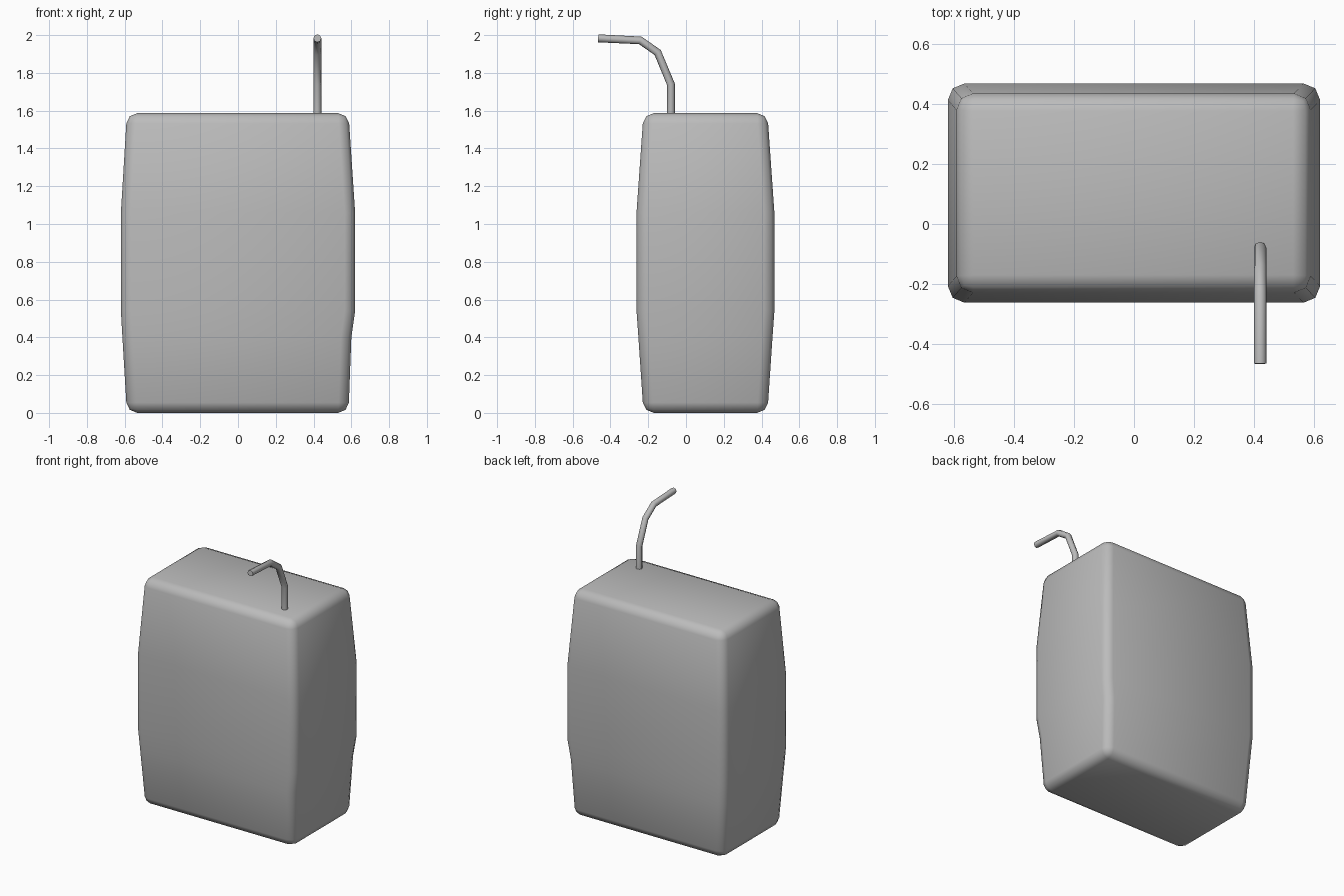
import bpy, bmesh

cube = bpy.data.objects.get("Cube")
if cube:
    bpy.data.objects.remove(cube, do_unlink=True)

grey = bpy.data.materials.new("plain_grey")
grey.use_nodes = True
colour = (0.5, 0.5, 0.5, 1)
grey.diffuse_color = colour
grey.node_tree.nodes["Principled BSDF"].inputs["Base Color"].default_value = colour


def link(name, data):
    obj = bpy.data.objects.new(name, data)
    bpy.context.collection.objects.link(obj)
    data.materials.append(grey)
    return obj


def apply_and_smooth(obj, smooth):
    bpy.ops.object.select_all(action='DESELECT')
    obj.select_set(True)
    bpy.context.view_layer.objects.active = obj
    bpy.ops.object.convert(target='MESH')
    smooth()


# Carton: stacked rectangles bulging at the middle, with a slight dent low on the left side
CENTRE_Y = 0.103
rings = [  # height, right, left, half depth
    (0.0, 0.588, 0.585, 0.328),
    (0.4, 0.612, 0.6, 0.355),
    (0.54, 0.62, 0.62, 0.365),
    (1.06, 0.62, 0.62, 0.365),
    (1.587, 0.588, 0.585, 0.328),
]
bm = bmesh.new()
loops = []
for z, right, left, depth in rings:
    corners = ((-right, -depth), (left, -depth), (left, depth), (-right, depth))
    loops.append([bm.verts.new((x, y + CENTRE_Y, z)) for x, y in corners])
for low, high in zip(loops, loops[1:]):
    for i in range(4):
        j = (i + 1) % 4
        bm.faces.new((low[i], low[j], high[j], high[i]))
bm.faces.new(loops[0][::-1])
bm.faces.new(loops[-1])
mesh = bpy.data.meshes.new("carton")
bm.to_mesh(mesh)
bm.free()
carton = link("carton", mesh)

# Soft rounded edges
bevel = carton.modifiers.new("rounded_edges", 'BEVEL')
bevel.width = 0.055
bevel.segments = 2
bevel.limit_method = 'ANGLE'
bevel.angle_limit = 0.7
apply_and_smooth(carton, bpy.ops.object.shade_smooth)

# Bent drinking straw swept along a path
path = [(-0.08, 1.56), (-0.08, 1.74), (-0.15, 1.908), (-0.242, 1.972), (-0.465, 1.983)]
curve = bpy.data.curves.new("straw", 'CURVE')
curve.dimensions = '3D'
curve.bevel_depth = 0.021
curve.bevel_resolution = 2
curve.use_fill_caps = True
spline = curve.splines.new('POLY')
spline.points.add(len(path) - 1)
for point, (y, z) in zip(spline.points, path):
    point.co = (0.42, y, z, 1)
straw = link("straw", curve)
apply_and_smooth(straw, lambda: bpy.ops.object.shade_smooth_by_angle(angle=1.0))
